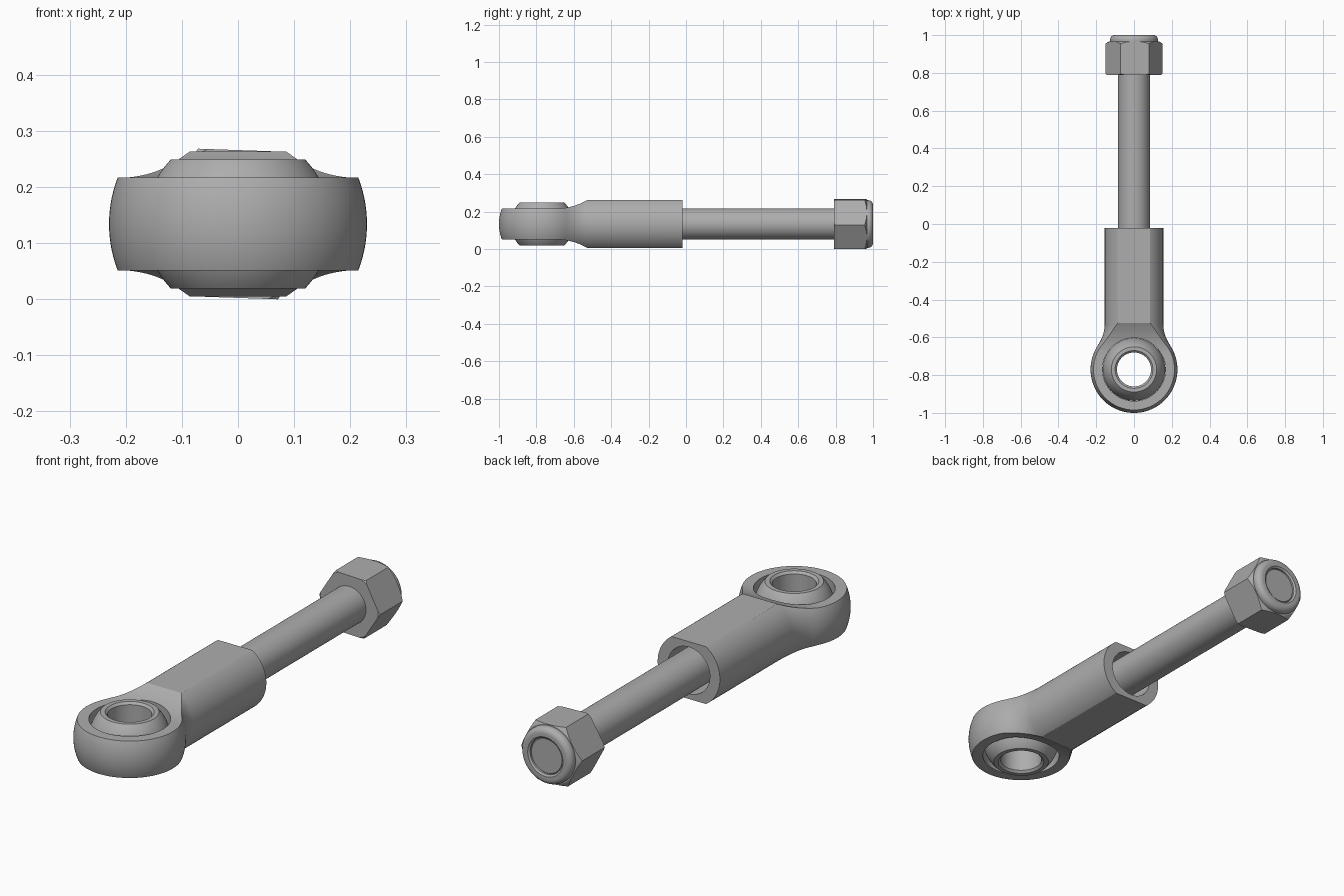
import bpy, bmesh
from math import sin, cos, pi, radians, asin, acos

AXIS_Z = 0.134      # height of the rod axis
HEAD_Y = -0.77      # centre of the eye
SEGMENTS = 96

cube = bpy.data.objects.get("Cube")
if cube:
    bpy.data.objects.remove(cube, do_unlink=True)

steel = bpy.data.materials.new("grey_steel")
steel.use_nodes = True
grey = (0.42, 0.42, 0.42, 1)
steel.diffuse_color = grey
steel.node_tree.nodes["Principled BSDF"].inputs["Base Color"].default_value = grey


def finish(name, bm):
    bmesh.ops.remove_doubles(bm, verts=bm.verts, dist=1e-5)
    bmesh.ops.recalc_face_normals(bm, faces=bm.faces)
    mesh = bpy.data.meshes.new(name)
    bm.to_mesh(mesh)
    bm.free()
    mesh.materials.append(steel)
    obj = bpy.data.objects.new(name, mesh)
    bpy.context.collection.objects.link(obj)
    return obj


def lathe(name, profile, upright=False, closed=False):
    """Revolve (radius, position) points about the rod axis, or about the eye axis."""
    bm = bmesh.new()
    rings = []
    for r, p in profile:
        ring = []
        for i in range(SEGMENTS):
            a = 2 * pi * i / SEGMENTS
            u, v = r * cos(a), r * sin(a)
            ring.append(bm.verts.new((u, HEAD_Y + v, AXIS_Z + p) if upright
                                     else (u, p, AXIS_Z + v)))
        rings.append(ring)
    pairs = list(zip(rings, rings[1:]))
    if closed:
        pairs.append((rings[-1], rings[0]))
    for a, b in pairs:
        for i in range(SEGMENTS):
            j = (i + 1) % SEGMENTS
            bm.faces.new((a[i], a[j], b[j], b[i]))
    return finish(name, bm)


def prism(name, outline, direction):
    """Extrude a flat outline along a direction."""
    bm = bmesh.new()
    face = bm.faces.new([bm.verts.new(p) for p in outline])
    new = bmesh.ops.extrude_face_region(bm, geom=[face])["geom"]
    verts = [g for g in new if isinstance(g, bmesh.types.BMVert)]
    bmesh.ops.translate(bm, verts=verts, vec=direction)
    return finish(name, bm)


def activate(obj):
    bpy.ops.object.select_all(action="DESELECT")
    obj.select_set(True)
    bpy.context.view_layer.objects.active = obj


def combine(obj, cutter, operation):
    mod = obj.modifiers.new("cut", "BOOLEAN")
    mod.operation, mod.solver, mod.object = operation, "EXACT", cutter
    activate(obj)
    bpy.ops.object.modifier_apply(modifier=mod.name)
    bpy.data.objects.remove(cutter, do_unlink=True)


def smooth(obj, angle=20):
    activate(obj)
    bpy.ops.object.shade_smooth_by_angle(angle=radians(angle))


# Rod end body: spherical eye, flared neck and round shank with a socket
neck_y, shank_y, end_y = -0.645, -0.53, -0.02
last = acos((HEAD_Y - neck_y) / 0.23)
profile = [(0.23 * sin(last * i / 32), HEAD_Y - 0.23 * cos(last * i / 32))
           for i in range(33)]
for i in range(1, 11):
    t = 1 - i / 10
    profile.append((0.155 + 0.038 * t * t, shank_y + (neck_y - shank_y) * t))
profile += [(0.155, end_y), (0.105, end_y), (0.105, -0.45), (0, -0.45)]
body = lathe("rod_end_body", profile)

# Flat top and bottom that dip down toward the eye
top = [(-1.1, 0.083)]
for i in range(13):
    t = i / 12
    top.append((-0.69 + 0.165 * t, 0.083 + 0.046 * t * t))
top.append((0.1, 0.129))
outline = [(-0.4, y, AXIS_Z + h) for y, h in top]
outline += [(-0.4, y, AXIS_Z - h) for y, h in reversed(top)]
combine(body, prism("slab", outline, (0.8, 0, 0)), "INTERSECT")

# Eye bore
bore = lathe("bore", [(0, -0.3), (0.167, -0.3), (0.167, 0.3), (0, 0.3)], upright=True)
combine(body, bore, "DIFFERENCE")
smooth(body)

# Pierced swivel ball
limit = asin(0.115 / 0.166)
ball_profile = [(0.166 * cos(a), 0.166 * sin(a))
                for a in (limit * (i / 12 - 1) for i in range(25))]
ball_profile += [(0.1, 0.115), (0.09, 0.105), (0.09, -0.105), (0.1, -0.115)]
smooth(lathe("swivel_ball", ball_profile, upright=True, closed=True))

# Threaded rod, plain surface
smooth(lathe("rod", [(0, -0.45), (0.084, -0.45), (0.084, 0.98), (0.076, 0.99), (0, 0.99)]))

# Hexagonal nut with chamfered corners
hexagon = [(0.152 * cos(radians(58 + 60 * i)), 0.79,
            AXIS_Z + 0.152 * sin(radians(58 + 60 * i))) for i in range(6)]
nut = prism("hex_nut", hexagon, (0, 0.177, 0))
chamfer = lathe("chamfer", [(0, 0.785), (0.137, 0.785), (0.156, 0.799),
                            (0.156, 0.952), (0.124, 0.972), (0, 0.972)])
combine(nut, chamfer, "INTERSECT")
smooth(nut)

# Rounded locking collar
collar = [(0.08, 0.95), (0.127, 0.95), (0.127, 0.97)]
collar += [(0.102 + 0.025 * cos(a), 0.975 + 0.025 * sin(a))
           for a in (pi / 2 * i / 8 for i in range(9))]
collar += [(0.088, 1.0), (0.08, 0.994)]
smooth(lathe("nut_collar", collar, closed=True))
